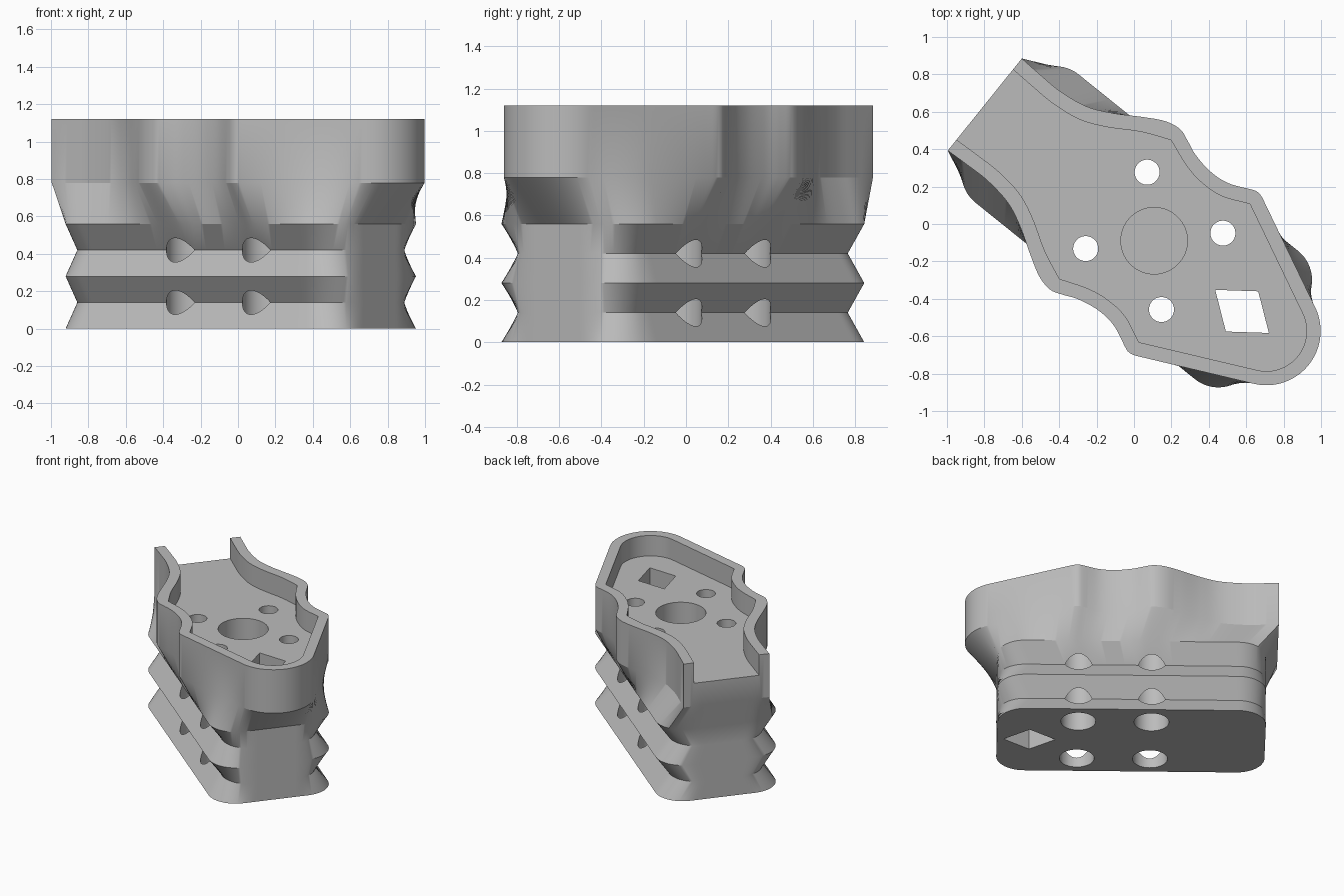
import bpy, bmesh, math
from mathutils import Vector

if "Cube" in bpy.data.objects:
    bpy.data.objects.remove(bpy.data.objects["Cube"])

ANGLE = math.radians(-38.8)      # long axis direction
ORIGIN = (0.015, -0.015, 0)

grey = bpy.data.materials.new("light_grey")
grey.diffuse_color = (0.5, 0.5, 0.5, 1)
grey.use_nodes = True
grey.node_tree.nodes["Principled BSDF"].inputs["Base Color"].default_value = grey.diffuse_color


def spline(pts, steps=8):
    """Smooth curve through points."""
    p = [Vector(q) for q in pts]
    p = [2 * p[0] - p[1]] + p + [2 * p[-1] - p[-2]]
    out = []
    for i in range(1, len(p) - 2):
        a, b, c, d = p[i - 1:i + 3]
        for k in range(steps):
            t = k / steps
            out.append(0.5 * (2 * b + (c - a) * t + (2 * a - 5 * b + 4 * c - d) * t * t
                              + (3 * b - a - 3 * c + d) * t ** 3))
    return out + [p[-2]]


def arc(cx, cy, r, a0, a1, n=24):
    return [Vector((cx + r * math.cos(math.radians(a0 + (a1 - a0) * i / n)),
                    cy + r * math.sin(math.radians(a0 + (a1 - a0) * i / n)))) for i in range(n + 1)]


def resample(pts, n):
    """n + 1 points evenly spaced along a polyline."""
    acc = [0]
    for a, b in zip(pts, pts[1:]):
        acc.append(acc[-1] + (b - a).length)
    out, j = [], 0
    for i in range(n + 1):
        s = acc[-1] * i / n
        while j < len(pts) - 2 and acc[j + 1] < s:
            j += 1
        out.append(pts[j].lerp(pts[j + 1], (s - acc[j]) / max(acc[j + 1] - acc[j], 1e-9)))
    return out


def mirrored(half):
    """Close a half outline that starts and ends on the long axis."""
    return half + [Vector((p.x, -p.y)) for p in reversed(half[1:-1])]


def loft(name, rings):
    """Solid through (outline, height) rings with equal point counts."""
    bm = bmesh.new()
    loops = [[bm.verts.new((p.x, p.y, z)) for p in ring] for ring, z in rings]
    n = len(loops[0])
    for lo, hi in zip(loops, loops[1:]):
        for i in range(n):
            bm.faces.new((lo[i], lo[(i + 1) % n], hi[(i + 1) % n], hi[i]))
    bm.faces.new(loops[0][::-1])
    bm.faces.new(loops[-1])
    me = bpy.data.meshes.new(name)
    bm.to_mesh(me)
    bm.free()
    ob = bpy.data.objects.new(name, me)
    bpy.context.collection.objects.link(ob)
    ob.location, ob.rotation_euler = ORIGIN, (0, 0, ANGLE)
    me.materials.append(grey)
    return ob


def prism(name, outline, z0, z1):
    return loft(name, [(outline, z0), (outline, z1)])


def base_ring(half_width):
    """Rounded rectangle, split at its rear corners to match the tray."""
    L, r = 0.9525, 0.2
    yc = half_width - r
    side = [Vector((L, 0))] + arc(L - r, yc, r, 0, 90) + arc(-L + r, yc, r, 90, 135, 12)
    end = arc(-L + r, yc, r, 135, 180, 12) + [Vector((-L, 0))]
    return mirrored(resample(side, 150) + resample(end, 16)[1:])


# Waisted tray outline, from the round nose to the open rear
outer = arc(0.889, 0, 0.29, 0, 65.2) + spline(
    [(0.45, 0.530), (0.422, 0.543), (0.392, 0.550), (0.361, 0.543), (0.234, 0.488), (0.118, 0.477),
     (0.0, 0.498), (-0.079, 0.530), (-0.148, 0.552), (-0.236, 0.535), (-0.342, 0.478),
     (-0.485, 0.391), (-0.617, 0.332), (-0.775, 0.308), (-0.91, 0.310), (-1.043, 0.316)])
tray = mirrored(resample(outer, 150) + resample([outer[-1], Vector((-1.043, 0))], 16)[1:])

# Body: two V grooves along the long sides, then a flare up to the tray
wide, narrow = base_ring(0.44), base_ring(0.34)
body = loft("grooved_tray_body", [(wide, 0), (narrow, 0.14), (wide, 0.28), (narrow, 0.42),
                                  (wide, 0.56), (tray, 0.78), (tray, 1.12)])

# Tray pocket, open at the rear
inner = arc(0.889, 0, 0.215, 0, 65.2) + spline([(0.395, 0.474), (0.25, 0.412), (0.118, 0.402),
                                                (0.0, 0.422), (-0.148, 0.476)])
inner += spline([(-0.148, 0.476), (-0.30, 0.410), (-0.46, 0.315), (-0.60, 0.255), (-0.76, 0.233),
                 (-0.90, 0.235), (-1.043, 0.241)])[1:]
inner += [Vector((-1.2, 0.241)), Vector((-1.2, 0))]
cutters = [prism("pocket_cutter", mirrored(inner), 0.96, 1.3)]

# Central blind bore and diamond through slot
cutters.append(prism("centre_cutter", arc(0.119, 0, 0.178, 0, 360, 64)[:-1], 0.56, 1.2))
diamond = [Vector(p) for p in ((0.906, 0), (0.722, 0.138), (0.538, 0), (0.722, -0.138))]
cutters.append(prism("slot_cutter", diamond, -0.1, 1.2))

# Four screw holes, each with a wide bore from below that breaks into the grooves
for u in (-0.14, 0.38):
    for v in (-0.262, 0.262):
        cutters.append(prism("screw_cutter", arc(u, v, 0.067, 0, 360, 32)[:-1], 0.7, 1.2))
        cutters.append(prism("bore_cutter", arc(u, v, 0.124, 0, 360, 48)[:-1], -0.1, 0.8))

bpy.context.view_layer.objects.active = body
body.select_set(True)
for c in cutters:
    c.hide_render = True
    mod = body.modifiers.new("cut", "BOOLEAN")
    mod.operation, mod.solver, mod.object = "DIFFERENCE", "EXACT", c
    bpy.ops.object.modifier_apply(modifier=mod.name)
    bpy.data.objects.remove(c)
bpy.ops.object.shade_smooth_by_angle(angle=math.radians(25))
